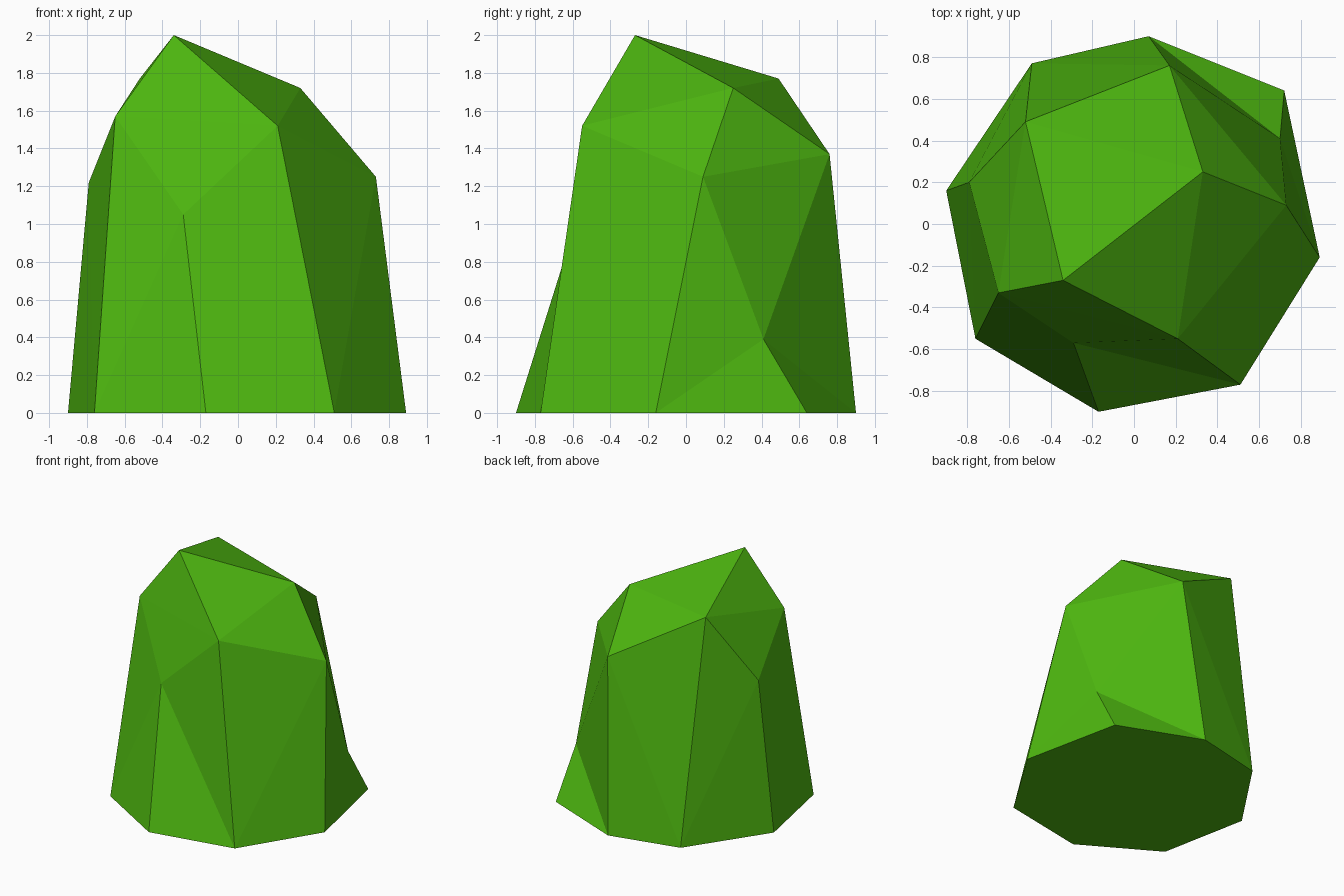
import bpy
import bmesh
from mathutils import Vector

cube = bpy.data.objects.get("Cube")
if cube:
    bpy.data.objects.remove(cube, do_unlink=True)

# One flat leaf green
green = bpy.data.materials.new("leaf_green")
green.use_nodes = True
colour = (0.075, 0.47, 0.005, 1.0)
green.diffuse_color = colour
green.node_tree.nodes["Principled BSDF"].inputs["Base Color"].default_value = colour

# Eight-sided ground outline, counter-clockwise from the front right corner
OUTLINE = [(-.76, -.55), (-.17, -.9), (.51, -.77), (.89, -.16),
           (.72, .64), (.07, .9), (-.49, .77), (-.9, .16)]

# Upper corners of the faceted body
CROWN = {
    "peak": (-.34, -.27, 2.0),
    "left_top": (.33, .25, 1.72),
    "back_top": (-.52, .49, 1.77),
    "right_top": (-.65, -.33, 1.57),
    "front_shoulder": (.21, -.55, 1.52),
    "left_shoulder": (.73, .09, 1.25),
    "back_shoulder": (.17, .76, 1.37),
    "right_shoulder": (-.79, .2, 1.22),
}

# Dents: the ground corner each one rises from, and its deepest point
DENTS = [(1, (-.29, -.57, 1.05)), (4, (.7, .41, .39))]


def push_in(bm, corner, point):
    """Replace the side faces that meet a ground corner by a fan to a dent point."""
    sides = [f for f in corner.link_faces if any(v.co.z > 0.1 for v in f.verts)]
    rim = []
    for face in sides:
        for loop in face.loops:
            if loop.edge.is_boundary or any(f not in sides for f in loop.edge.link_faces):
                rim.append((loop.vert, loop.link_loop_next.vert))
    bmesh.ops.delete(bm, geom=sides, context='FACES_ONLY')
    tip = bm.verts.new(point)
    for a, b in rim:
        bm.faces.new((a, b, tip))
    # Drop inner edges left without faces
    loose = [e for e in bm.edges if not e.link_faces]
    bmesh.ops.delete(bm, geom=loose, context='EDGES')


# Faceted body wrapped around the outline and crown
bm = bmesh.new()
ground = [bm.verts.new((x, y, 0)) for x, y in OUTLINE]
crown = [bm.verts.new(Vector(p)) for p in CROWN.values()]
bmesh.ops.convex_hull(bm, input=ground + crown)
bmesh.ops.recalc_face_normals(bm, faces=bm.faces[:])

# Flat underside as a single face
under = [f for f in bm.faces if all(v.co.z < 0.01 for v in f.verts)]
bmesh.ops.dissolve_faces(bm, faces=under)

for index, point in DENTS:
    push_in(bm, ground[index], point)
bmesh.ops.recalc_face_normals(bm, faces=bm.faces[:])

mesh = bpy.data.meshes.new("faceted_bush")
bm.to_mesh(mesh)
bm.free()
mesh.materials.append(green)
bush = bpy.data.objects.new("faceted_bush", mesh)
bpy.context.collection.objects.link(bush)
